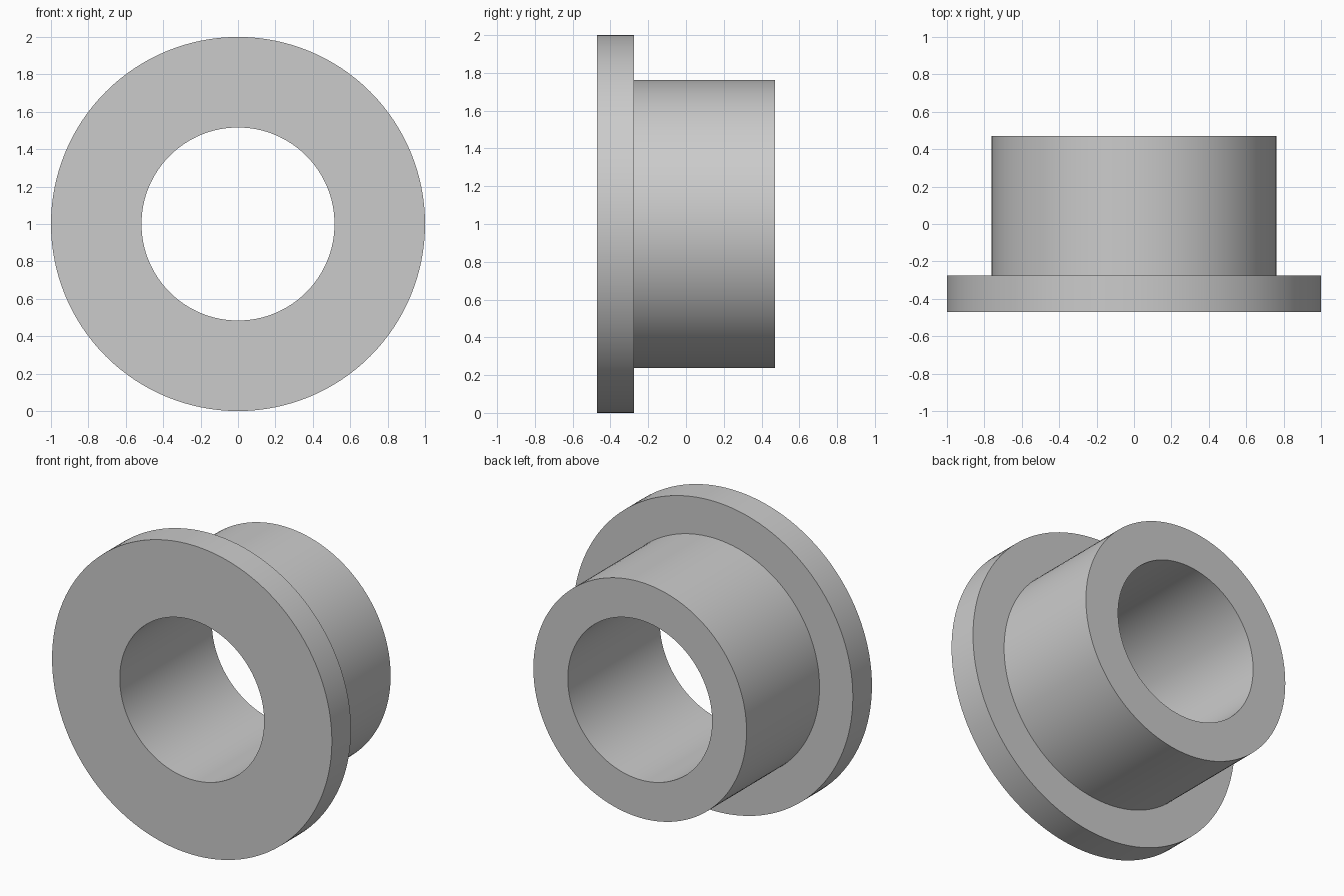
import bpy
import bmesh
import math
from mathutils import Vector

cube = bpy.data.objects.get("Cube")
if cube:
    bpy.data.objects.remove(cube, do_unlink=True)

SEGMENTS = 128
BORE, BARREL, FLANGE = 0.516, 0.762, 1.0    # radii
FRONT, STEP, BACK = -0.47, -0.275, 0.47     # stations along y

grey = bpy.data.materials.new("plain_grey")
grey.use_nodes = True
colour = (0.6, 0.6, 0.6, 1.0)
grey.diffuse_color = colour
grey.node_tree.nodes["Principled BSDF"].inputs["Base Color"].default_value = colour

# Closed L-shaped section (radius, y), revolved around the y axis
section = [(BORE, FRONT), (FLANGE, FRONT), (FLANGE, STEP),
           (BARREL, STEP), (BARREL, BACK), (BORE, BACK)]
bm = bmesh.new()
verts = [bm.verts.new((r, y, 0)) for r, y in section]
edges = [bm.edges.new((v, verts[(i + 1) % len(verts)])) for i, v in enumerate(verts)]
bmesh.ops.spin(bm, geom=verts + edges, cent=Vector(), axis=Vector((0, 1, 0)),
               angle=math.tau, steps=SEGMENTS, use_merge=False)
bmesh.ops.remove_doubles(bm, verts=bm.verts[:], dist=0.0001)
bmesh.ops.recalc_face_normals(bm, faces=bm.faces[:])
mesh = bpy.data.meshes.new("flanged_bushing")
bm.to_mesh(mesh)
bm.free()
mesh.materials.append(grey)

# Stand the bushing on the ground with its flange to the front
bushing = bpy.data.objects.new("flanged_bushing", mesh)
bushing.location.z = FLANGE
bpy.context.collection.objects.link(bushing)
bpy.ops.object.select_all(action='DESELECT')
bushing.select_set(True)
bpy.context.view_layer.objects.active = bushing
bpy.ops.object.shade_smooth_by_angle(angle=math.radians(30))
